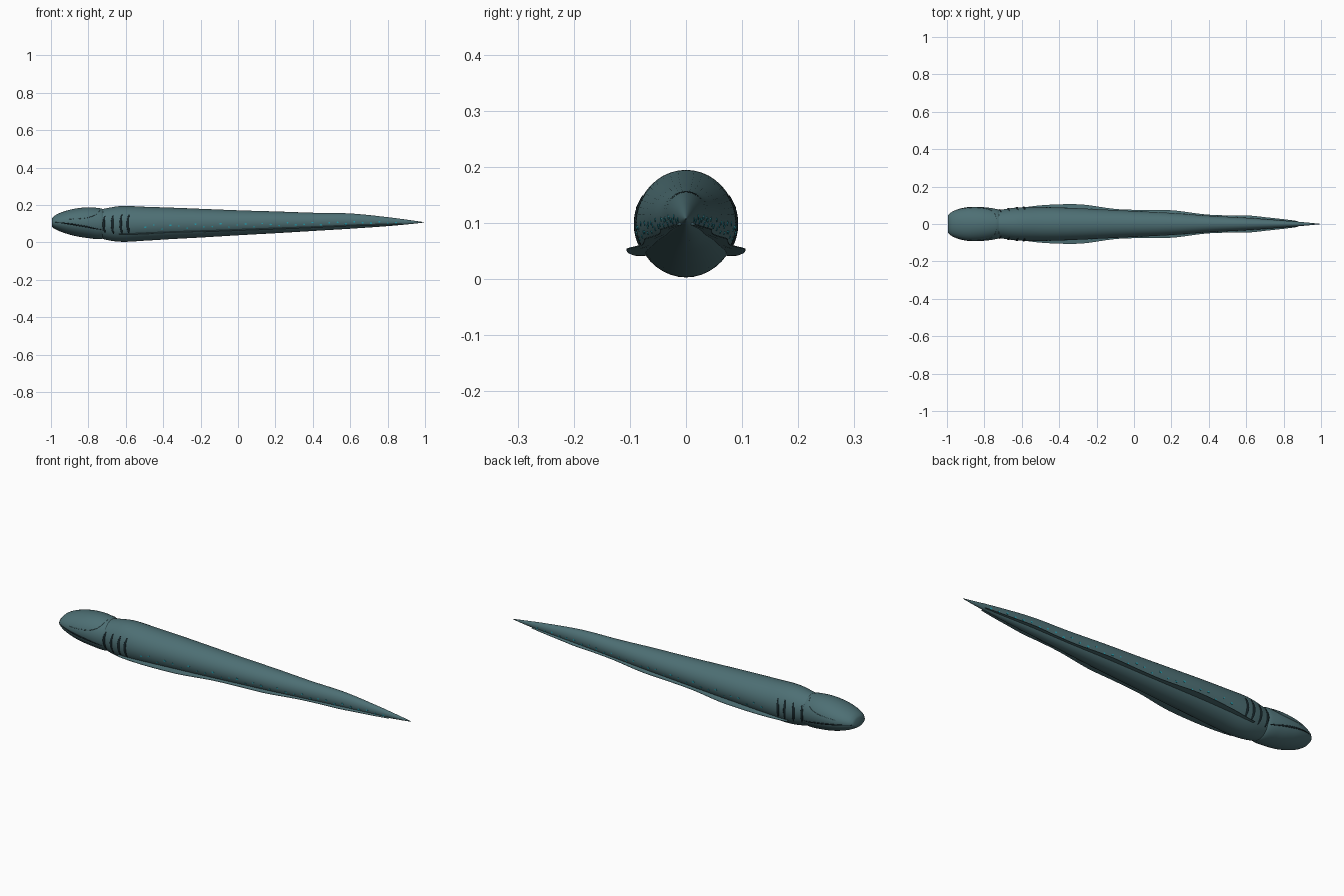
import bpy, bmesh, math

if "Cube" in bpy.data.objects:
    bpy.data.objects.remove(bpy.data.objects["Cube"])

def mat(name, c):
    m = bpy.data.materials.new(name)
    m.diffuse_color = (*c, 1)
    m.use_nodes = True
    m.node_tree.nodes["Principled BSDF"].inputs["Base Color"].default_value = m.diffuse_color
    return m

SKIN = mat("slate teal skin", (0.075, 0.16, 0.175))
DARK = mat("dark slit", (0.008, 0.018, 0.022))
GLOW = mat("cyan spots", (0.02, 0.36, 0.45))

# Stations: x, half width, bottom z, top z
BODY = [(-0.80, .066, .045, .165), (-0.72, .076, .016, .180), (-0.63, .088, .003, .194),
        (-0.50, .090, .009, .190), (-0.35, .086, .018, .185), (-0.20, .079, .026, .179),
        (0.0, .069, .038, .171), (0.2, .059, .049, .165), (0.4, .044, .061, .158),
        (0.6, .033, .073, .154), (0.8, .018, .087, .134), (0.92, .008, .098, .118), (0.99, .001, .106, .108)]
HEAD = [(-1.0, .046, .082, .128), (-0.985, .060, .072, .143), (-0.95, .076, .056, .160),
        (-0.90, .088, .040, .175), (-0.85, .091, .029, .184), (-0.80, .089, .022, .187),
        (-0.755, .083, .017, .184), (-0.73, .077, .020, .179), (-0.715, .068, .032, .168)]
FIN = [(-0.64, .083), (-0.5, .100), (-0.36, .106), (-0.27, .103), (-0.1, .080), (0.05, .075),
       (0.2, .073), (0.38, .051), (0.5, .046), (0.6, .046), (0.7, .036), (0.8, .025), (0.87, .016)]

def sample(table, x):
    """Smooth interpolation of a station table at x."""
    n = len(table)
    i = max(0, min(n - 2, sum(1 for r in table if r[0] <= x) - 1))
    a, b = table[i], table[i + 1]
    p, q = table[max(i - 1, 0)], table[min(i + 2, n - 1)]
    h = b[0] - a[0]
    t = min(max((x - a[0]) / h, 0), 1)
    out = []
    for k in range(1, len(a)):
        ma = (b[k] - p[k]) / (b[0] - p[0]) * h
        mb = (q[k] - a[k]) / (q[0] - a[0]) * h
        out.append((2*t**3 - 3*t*t + 1)*a[k] + (t**3 - 2*t*t + t)*ma + (3*t*t - 2*t**3)*b[k] + (t**3 - t*t)*mb)
    return out

def surf(table, x, ang, off=0.0):
    """Point on a lofted skin; ang 0 = +y side, pi/2 = top."""
    w, zb, zt = sample(table, x)
    return (x, (w + off) * math.cos(ang), (zb + zt) / 2 + ((zt - zb) / 2 + off) * math.sin(ang))

def span(a, b, n):
    return [a + (b - a) * i / n for i in range(n + 1)]

def finish(name, bm, m, angle=50):
    bmesh.ops.recalc_face_normals(bm, faces=bm.faces)
    me = bpy.data.meshes.new(name)
    bm.to_mesh(me)
    bm.free()
    ob = bpy.data.objects.new(name, me)
    bpy.context.collection.objects.link(ob)
    me.materials.append(m)
    bpy.ops.object.select_all(action='DESELECT')
    ob.select_set(True)
    bpy.context.view_layer.objects.active = ob
    bpy.ops.object.shade_smooth_by_angle(angle=math.radians(angle))
    return ob

def rings(bm, loops):
    """Bridge closed loops of points and cap both ends."""
    vs = [[bm.verts.new(p) for p in lp] for lp in loops]
    n = len(vs[0])
    for a, b in zip(vs, vs[1:]):
        for j in range(n):
            bm.faces.new((a[j], a[(j + 1) % n], b[(j + 1) % n], b[j]))
    bm.faces.new(vs[0])
    bm.faces.new(vs[-1])

def loft(name, table, steps, n=40):
    bm = bmesh.new()
    rings(bm, [[surf(table, x, 2 * math.pi * j / n) for j in range(n)]
               for x in span(table[0][0], table[-1][0], steps)])
    return finish(name, bm, SKIN)

def skin_tube(name, path, r, m):
    """Thin tube along (table, x, angle, across x, across angle) points, both sides."""
    bm = bmesh.new()
    for side in (1, -1):
        loops = []
        for k, (tab, x, ang, dx, da) in enumerate(path):
            rr = r * (0.35 + 0.65 * math.sin(math.pi * k / (len(path) - 1)))
            lp = []
            for j in range(8):
                t = 2 * math.pi * j / 8
                u = rr * math.cos(t)
                p = surf(tab, x + u * dx, ang + u * da, rr * 0.5 * math.sin(t))
                lp.append((p[0], side * p[1], p[2]))
            loops.append(lp)
        rings(bm, loops)
    return finish(name, bm, m)

# Trunk and head
loft("body", BODY, 90)
loft("head", HEAD, 40)

# Mouth line, and the skin fold that sweeps up behind the skull
skin_tube("mouth_line", [(HEAD, x, -0.42 * (x + 1) / 0.28, 0, 11) for x in span(-0.995, -0.735, 20)], .005, DARK)
skin_tube("skull_fold", [(HEAD, -0.92 + 0.18 * math.sin(t * math.pi / 2), 0.25 + 1.2 * t ** 3, 1 - math.cos(t), 11 * (1 - t))
                         for t in span(0, 1, 18)], .003, SKIN)

# Gill slits on each side
for i, gx in enumerate((-0.703, -0.658, -0.612, -0.574)):
    skin_tube("gill_slit_%d" % (i + 1),
              [(BODY, gx - 0.03 * math.cos(a * 1.2) + 0.01, a, 1, 0) for a in span(-0.62, 0.55, 14)],
              .007, DARK)

# Wavy side fins along the lower flanks
bm = bmesh.new()
for s in (1, -1):
    loops = []
    for x in span(-0.64, 0.87, 70):
        _, y0, z0 = surf(BODY, x, -0.6, -0.006)
        y1 = max(sample(FIN, x)[0], y0 + .002)
        ym, z1 = (y0 + y1) / 2, z0 - .006
        loops.append([(x, s * y0, z0 + .001), (x, s * ym, z0 - .003), (x, s * y1, z1 + .001),
                      (x, s * y1, z1 - .001), (x, s * ym, z0 - .007), (x, s * y0, z0 - .006)])
    rings(bm, loops)
finish("side_fins", bm, SKIN)

# Row of tiny flush glowing patches along each flank
bm = bmesh.new()
for i, x in enumerate(span(-0.5, 0.84, 30)):
    r = .0045 if i % 3 == 0 else .0035
    ang = -0.2 + 0.15 * math.sin(i * 2.3)
    w = sample(BODY, x)[0]
    for s in (1, -1):
        pts = []
        for j in range(8):
            t = 2 * math.pi * j / 8
            p = surf(BODY, x + 1.5 * r * math.cos(t), ang + r * math.sin(t) / max(w, .02), .0012)
            pts.append((p[0], s * p[1], p[2]))
        base = [(p[0], p[1] - s * .004, p[2]) for p in pts]
        rings(bm, [base, pts])
finish("flank_spots", bm, GLOW, 30)

# Centre the length on x = 0
for ob in bpy.context.collection.objects:
    ob.location.x += 0.005
